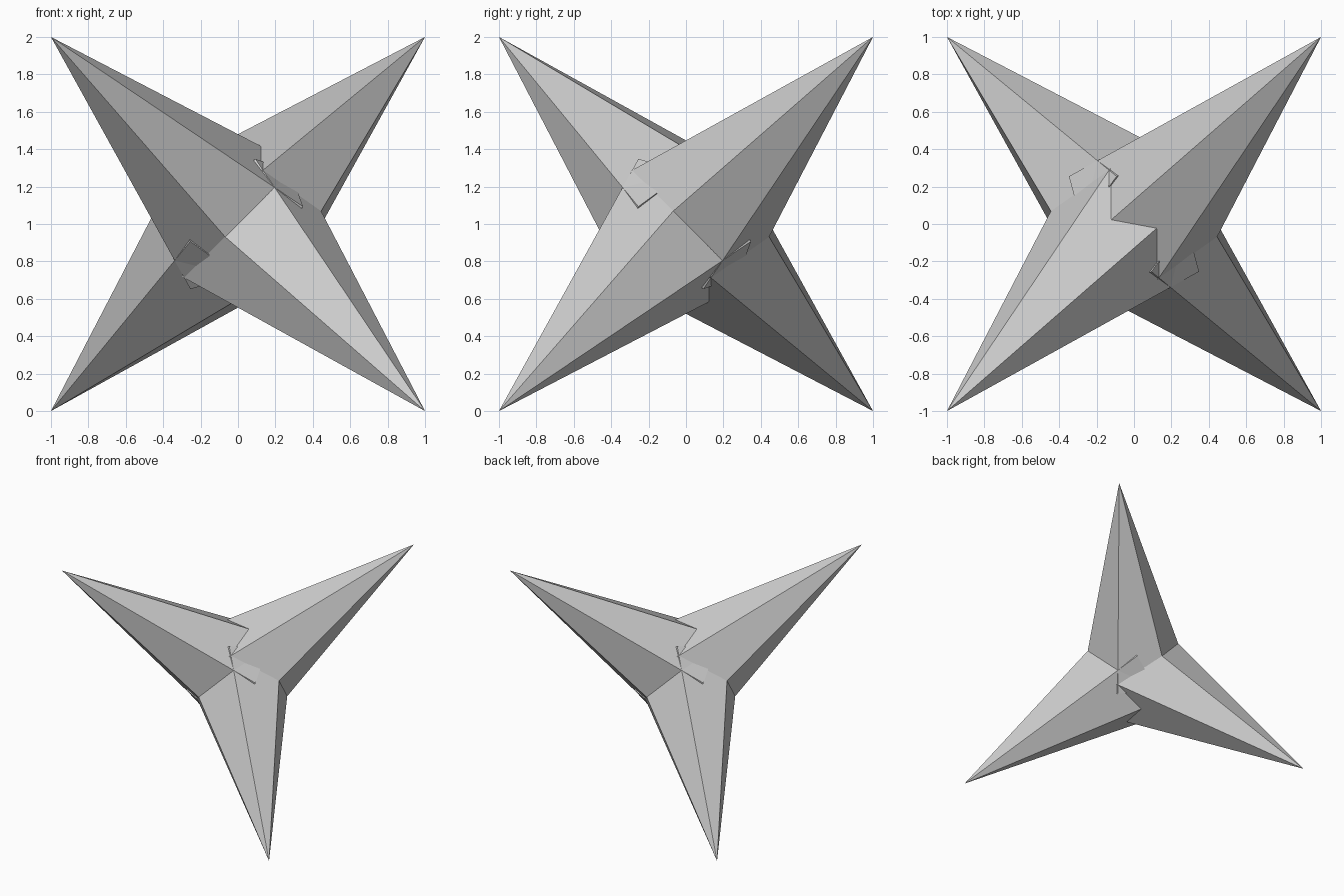
import bpy, bmesh
from math import radians, sin
from mathutils import Vector, Matrix

if "Cube" in bpy.data.objects:
    bpy.data.objects.remove(bpy.data.objects["Cube"])

SIDES = 6
RADIUS = 0.441

tip = Vector((-1, -1, 1))
# first base corner, perpendicular to the spike axis
corner = Vector((sin(radians(45)), sin(radians(15)), sin(radians(75)))).normalized() * RADIUS
# quarter turn with a vertical flip carries each spike to the next
turn = Matrix(((0, -1, 0), (1, 0, 0), (0, 0, -1)))


def make_spike(name, transform):
    """Six-sided pyramid with its base centred in the middle of the star."""
    bm = bmesh.new()
    apex = bm.verts.new(transform @ tip)
    ring = []
    for i in range(SIDES):
        rot = Matrix.Rotation(radians(360 / SIDES * i), 3, tip)
        ring.append(bm.verts.new(transform @ (rot @ corner)))
    bm.faces.new(ring)
    for i in range(SIDES):
        bm.faces.new((ring[i], ring[(i + 1) % SIDES], apex))
    bmesh.ops.recalc_face_normals(bm, faces=bm.faces[:])
    mesh = bpy.data.meshes.new(name)
    bm.to_mesh(mesh)
    bm.free()
    obj = bpy.data.objects.new(name, mesh)
    obj.location.z = 1
    bpy.context.collection.objects.link(obj)


# four spikes pointing to the corners of a tetrahedron
m = Matrix.Identity(3)
for name in ("spike_upper_front_left", "spike_lower_front_right",
             "spike_upper_back_right", "spike_lower_back_left"):
    make_spike(name, m)
    m = turn @ m
